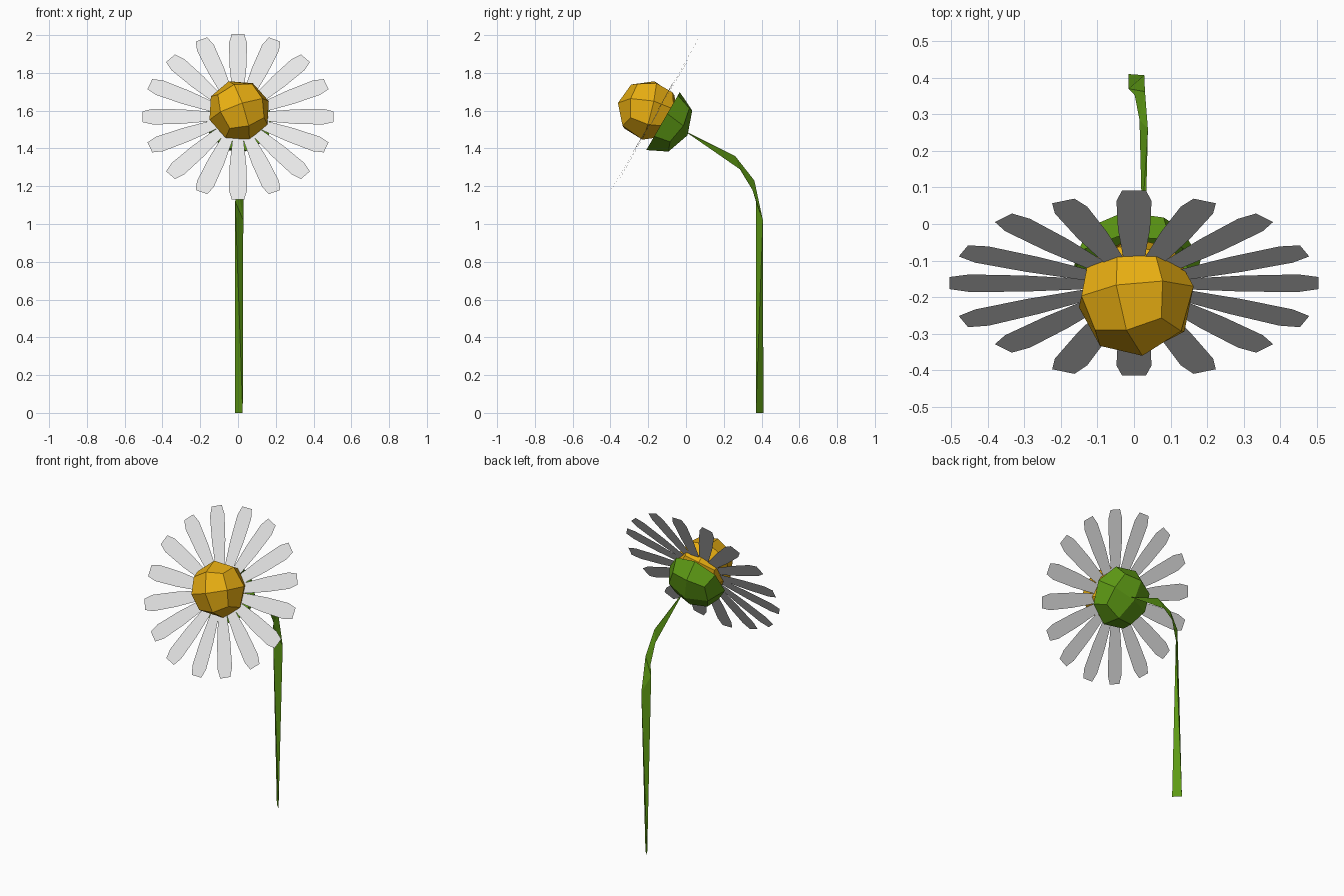
import bpy
import bmesh
import math
from mathutils import Matrix, Vector

cube = bpy.data.objects.get("Cube")
if cube:
    bpy.data.objects.remove(cube)


def material(name, rgb):
    mat = bpy.data.materials.new(name)
    mat.use_nodes = True
    mat.diffuse_color = (*rgb, 1)
    mat.node_tree.nodes["Principled BSDF"].inputs["Base Color"].default_value = (*rgb, 1)
    return mat


WHITE = material("petal white", (0.8, 0.8, 0.8))
YELLOW = material("pollen yellow", (0.8, 0.42, 0.006))
GREEN = material("leaf green", (0.11, 0.32, 0.007))

# Flower head frame: local z points out of the bloom, tilted up from the front
HEAD = Matrix.Translation((0, -0.165, 1.57)) @ Matrix.Rotation(math.radians(60), 4, "X")


def finish(bm, name, mat, matrix=Matrix()):
    mesh = bpy.data.meshes.new(name)
    bm.to_mesh(mesh)
    bm.free()
    mesh.transform(matrix)
    mesh.materials.append(mat)
    obj = bpy.data.objects.new(name, mesh)
    bpy.context.collection.objects.link(obj)
    return obj


def faceted_ball():
    """Unit ball made of a cube split once and rounded."""
    bm = bmesh.new()
    bmesh.ops.create_cube(bm, size=2)
    bmesh.ops.subdivide_edges(bm, edges=bm.edges[:], cuts=1, use_grid_fill=True)
    for v in bm.verts:
        v.co.normalize()
    return bm


# Petals: narrow at the root, wide near the blunt tip
PETAL = [(0.06, 0.012), (0.15, 0.03), (0.3, 0.044), (0.45, 0.048), (0.505, 0.033)]
COUNT = 16
bm = bmesh.new()
for i in range(COUNT):
    lift = 0.006 if i % 2 else -0.004
    turn = Matrix.Rotation(2 * math.pi * i / COUNT, 4, "Z")
    rows = [[bm.verts.new(turn @ Vector((side * w, r, lift * r / 0.5)))
             for side in (-1, 1)] for r, w in PETAL]
    for (a, b), (c, d) in zip(rows, rows[1:]):
        bm.faces.new((a, b, d, c))
finish(bm, "petals", WHITE, HEAD)

# Yellow centre
spin = Matrix.Rotation(0.35, 4, "Z") @ Matrix.Rotation(0.3, 4, "X")
finish(faceted_ball(), "flower_centre", YELLOW,
       HEAD @ Matrix.Translation((0.006, 0.01, 0.045)) @ spin @ Matrix.Scale(0.167, 4))

# Green cup behind the petals
bm = faceted_ball()
bmesh.ops.delete(bm, geom=[v for v in bm.verts if v.co.z > 0.1], context="VERTS")
finish(bm, "cup", GREEN, HEAD @ Matrix.Translation((0.005, 0, -0.05))
       @ Matrix.Rotation(0.25, 4, "Z") @ Matrix.Diagonal((0.183, 0.183, 0.15, 1)))

# Stem: wedges bridging edges that turn a quarter each step
STEM = [((-0.015, 0.41, 0), (0.025, 0.37, 0)),
        ((-0.015, 0.37, 1.12), (0.028, 0.407, 1.02)),
        ((0.03, 0.362, 1.23), (0.002, 0.352, 1.18)),
        ((0.015, 0.285, 1.29), (0.038, 0.26, 1.36)),
        ((0.022, 0.01, 1.485), (0.032, 0.01, 1.48))]
bm = bmesh.new()
for lower, upper in zip(STEM, STEM[1:]):
    verts = [bm.verts.new(p) for p in lower + upper]
    bmesh.ops.convex_hull(bm, input=verts)
bmesh.ops.recalc_face_normals(bm, faces=bm.faces[:])
finish(bm, "stem", GREEN)
